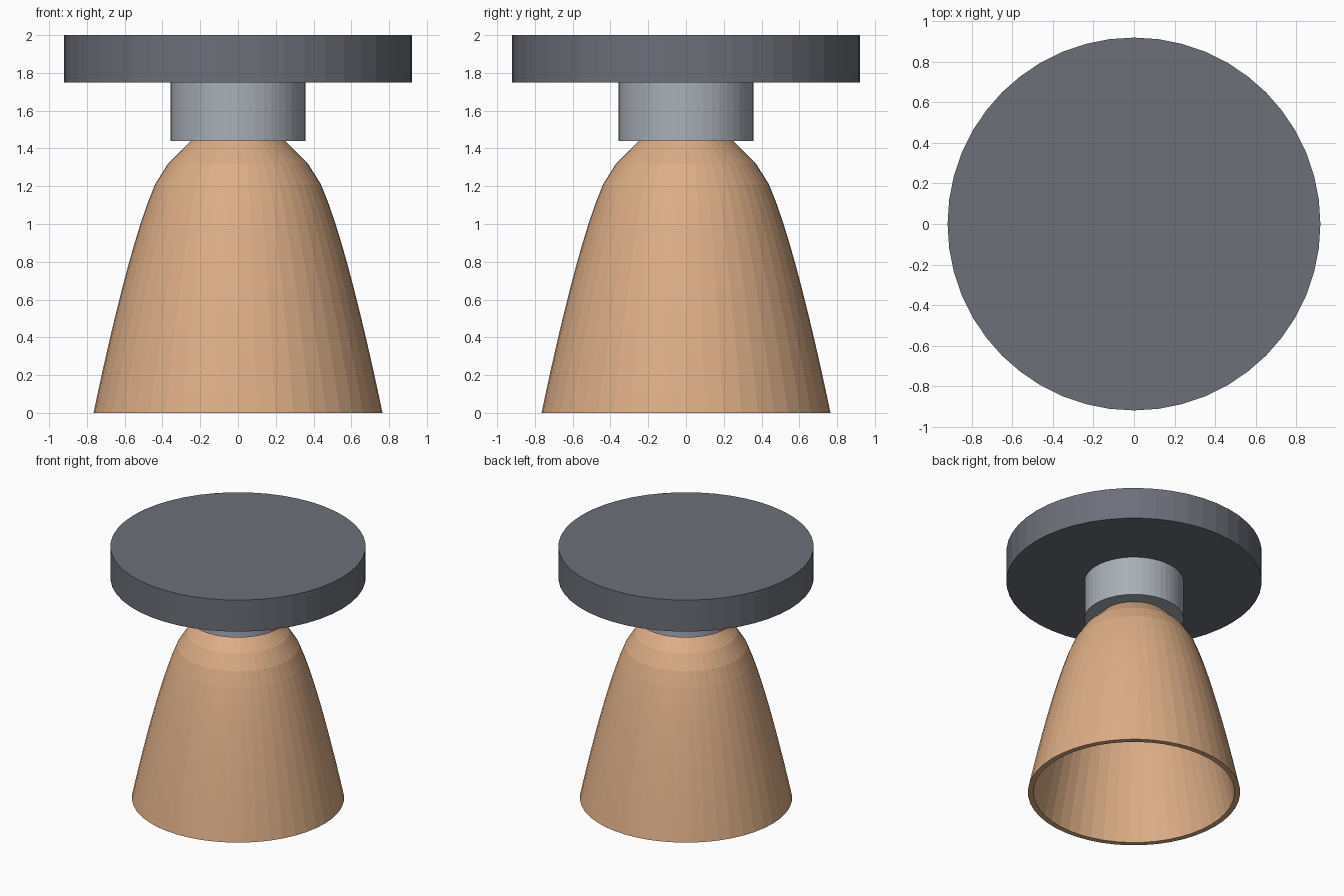
import bpy
import math

if "Cube" in bpy.data.objects:
    bpy.data.objects.remove(bpy.data.objects["Cube"])

SIDES = 48


def make_material(name, rgb):
    mat = bpy.data.materials.new(name)
    mat.use_nodes = True
    mat.diffuse_color = (*rgb, 1)
    mat.node_tree.nodes["Principled BSDF"].inputs["Base Color"].default_value = (*rgb, 1)
    return mat


def cylinder(name, radius, bottom, top, mat):
    bpy.ops.mesh.primitive_cylinder_add(
        vertices=SIDES, radius=radius, depth=top - bottom, location=(0, 0, (bottom + top) / 2))
    obj = bpy.context.object
    obj.name = name
    obj.data.materials.append(mat)


def lathe(name, profile, mat):
    """Revolve a closed (radius, height) profile around z."""
    n = len(profile)
    verts = [(r * math.cos(a), r * math.sin(a), z)
             for a in (math.tau * s / SIDES for s in range(SIDES)) for r, z in profile]
    faces = []
    for s in range(SIDES):
        here, there = s * n, (s + 1) % SIDES * n
        for i in range(n):
            j = (i + 1) % n
            faces.append((here + i, there + i, there + j, here + j))
    mesh = bpy.data.meshes.new(name)
    mesh.from_pydata(verts, [], faces)
    mesh.materials.append(mat)
    obj = bpy.data.objects.new(name, mesh)
    bpy.context.collection.objects.link(obj)


copper = make_material("copper", (0.72, 0.42, 0.24))
dark_grey = make_material("dark grey", (0.15, 0.16, 0.19))
light_grey = make_material("light grey", (0.40, 0.43, 0.48))

# Mounting plate and the chamber below it
cylinder("mounting_plate", 0.92, 1.75, 2.0, dark_grey)
cylinder("chamber", 0.357, 1.44, 1.75, light_grey)

# Hollow bell: curved flare from rim to shoulder, then a cone to the throat
STEPS, SHOULDER, WALL = 12, 1.32, 0.04
outer = []
for i in range(STEPS + 1):
    t = 1 - i / STEPS
    outer.append((0.37 + 0.395 * t ** 0.7, SHOULDER * (1 - t)))
outer.append((0.25, 1.44))
inner = [(r - WALL, z) for r, z in reversed(outer)]
lathe("nozzle_bell", outer + inner, copper)
